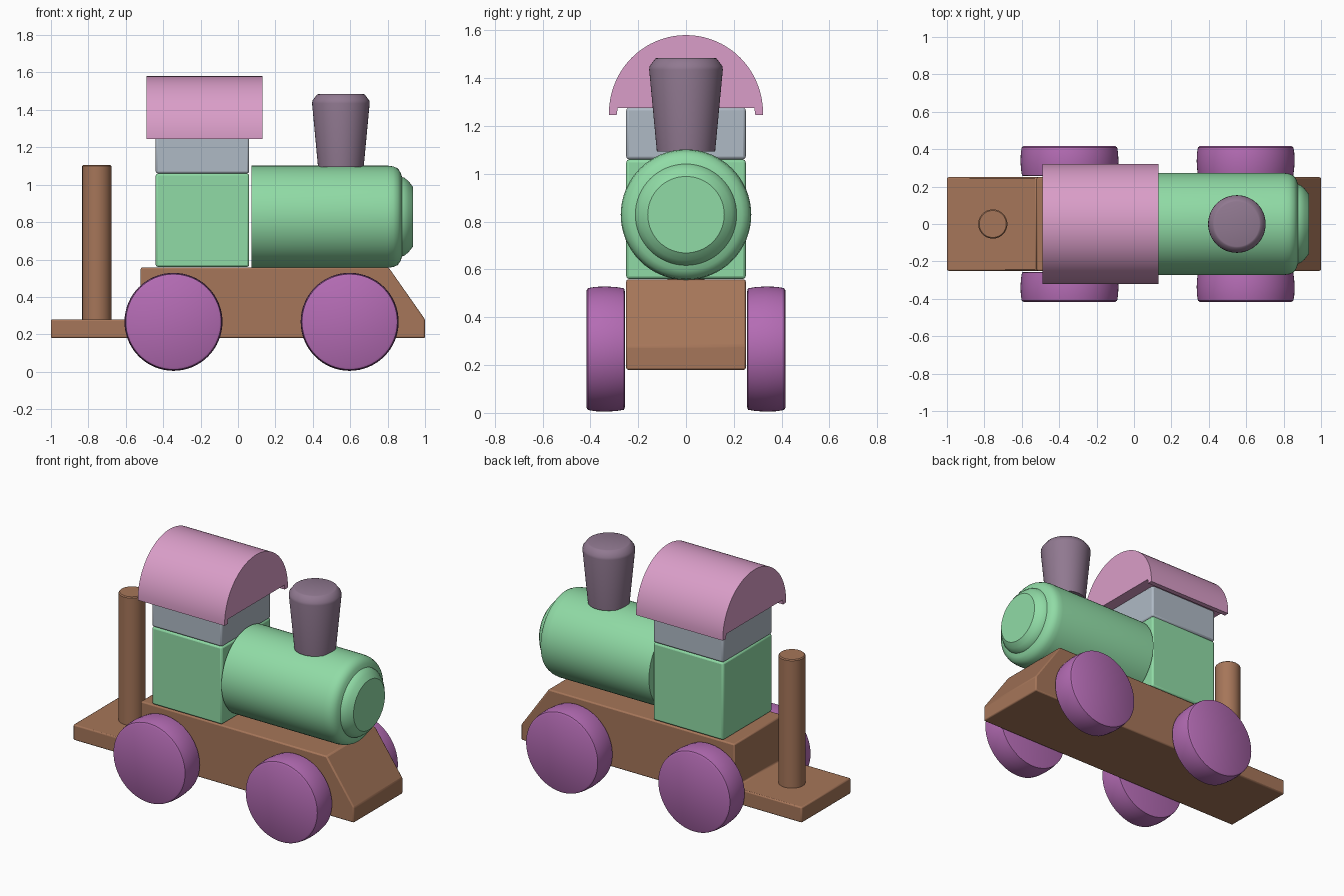
import bpy, bmesh
from math import pi, sin, cos, radians
from mathutils import Matrix, Vector

if "Cube" in bpy.data.objects:
    bpy.data.objects.remove(bpy.data.objects["Cube"])


def material(name, color):
    m = bpy.data.materials.new(name)
    m.diffuse_color = (*color, 1)
    m.use_nodes = True
    m.node_tree.nodes["Principled BSDF"].inputs["Base Color"].default_value = m.diffuse_color
    return m


BROWN = material("brown wood", (0.38, 0.18, 0.10))
GREEN = material("green paint", (0.28, 0.71, 0.38))
PINK = material("pink paint", (0.70, 0.34, 0.58))
PURPLE = material("purple paint", (0.46, 0.15, 0.46))
MAUVE = material("mauve paint", (0.28, 0.19, 0.28))
BLUEGREY = material("blue grey paint", (0.43, 0.49, 0.56))


def finish(name, bm, mat, bevel=0.0):
    bmesh.ops.recalc_face_normals(bm, faces=bm.faces)
    me = bpy.data.meshes.new(name)
    bm.to_mesh(me)
    bm.free()
    me.materials.append(mat)
    ob = bpy.data.objects.new(name, me)
    bpy.context.collection.objects.link(ob)
    bpy.ops.object.select_all(action='DESELECT')
    ob.select_set(True)
    bpy.context.view_layer.objects.active = ob
    bpy.ops.object.shade_smooth_by_angle(angle=radians(35))
    if bevel:
        mod = ob.modifiers.new("soft edges", 'BEVEL')
        mod.width = bevel
        mod.segments = 2
        mod.limit_method = 'ANGLE'
        mod.angle_limit = radians(30)
    return ob


def extrude(name, points, offset, mat, bevel=0.0):
    bm = bmesh.new()
    face = bm.faces.new([bm.verts.new(p) for p in points])
    res = bmesh.ops.extrude_face_region(bm, geom=[face])
    moved = [v for v in res["geom"] if isinstance(v, bmesh.types.BMVert)]
    bmesh.ops.translate(bm, verts=moved, vec=Vector(offset))
    # keep the starting face as the near cap
    if not face.is_valid:
        bmesh.ops.holes_fill(bm, edges=bm.edges)
    return finish(name, bm, mat, bevel)


def lathe(name, profile, matrix, mat, steps=64):
    # profile holds (radius, height) pairs
    bm = bmesh.new()
    rings = [[bm.verts.new((r * cos(2 * pi * i / steps), r * sin(2 * pi * i / steps), h))
              for i in range(steps)] for r, h in profile]
    for a, b in zip(rings, rings[1:]):
        for i in range(steps):
            j = (i + 1) % steps
            bm.faces.new((a[i], a[j], b[j], b[i]))
    bm.faces.new(rings[0])
    bm.faces.new(rings[-1])
    bm.transform(matrix)
    return finish(name, bm, mat)


def box(name, x0, x1, half_y, z0, z1, mat):
    pts = [(x0, -half_y, z0), (x1, -half_y, z0), (x1, -half_y, z1), (x0, -half_y, z1)]
    return extrude(name, pts, (0, 2 * half_y, 0), mat, 0.012)


# Chassis with rear deck and sloped nose
side = [(-1, 0.18), (1, 0.18), (1, 0.28), (0.805, 0.558),
        (-0.52, 0.558), (-0.52, 0.28), (-1, 0.28)]
extrude("chassis", [(x, -0.25, z) for x, z in side], (0, 0.5, 0), BROWN, 0.008)

# Cab and window block
box("cab", -0.44, 0.06, 0.25, 0.56, 1.06, GREEN)
box("cab_window_block", -0.44, 0.06, 0.25, 1.06, 1.277, BLUEGREY)

# Arched roof with lips hanging over the sides
arc = [(0.322 * cos(pi * i / 40), 1.255 + 0.325 * sin(pi * i / 40)) for i in range(41)]
roof = [(0.322, 1.245)] + arc + [(-0.322, 1.245), (-0.29, 1.245),
                                 (-0.286, 1.275), (0.286, 1.275), (0.29, 1.245)]
extrude("roof", [(-0.488, y, z) for y, z in roof], (0.618, 0, 0), PINK)

# Boiler with stepped nose
lathe("boiler", [(0.273, 0.073), (0.273, 0.80), (0.269, 0.83), (0.258, 0.855), (0.235, 0.87),
                 (0.212, 0.877), (0.208, 0.89), (0.19, 0.912), (0.168, 0.929), (0.16, 0.935)],
      Matrix.Translation((0, 0, 0.829)) @ Matrix.Rotation(pi / 2, 4, 'Y'), GREEN)

# Chimney
lathe("chimney", [(0.122, 1.094), (0.154, 1.435), (0.152, 1.45), (0.128, 1.482), (0.12, 1.485)],
      Matrix.Translation((0.55, 0, 0)), MAUVE)

# Rear peg
lathe("rear_peg", [(0.078, 0.27), (0.078, 1.1), (0.072, 1.106)],
      Matrix.Translation((-0.755, 0, 0)), BROWN, 48)

# Wheels with crowned treads
tread = [(0.243, 0.256), (0.254, 0.259), (0.259, 0.29), (0.262, 0.335),
         (0.26, 0.38), (0.255, 0.41), (0.245, 0.416)]
for x, place in ((-0.345, "rear"), (0.597, "front")):
    for s, hand in ((-1, "right"), (1, "left")):
        lathe(f"{place}_{hand}_wheel", tread,
              Matrix.Translation((x, 0, 0.267)) @ Matrix.Rotation(-s * pi / 2, 4, 'X'), PURPLE)
